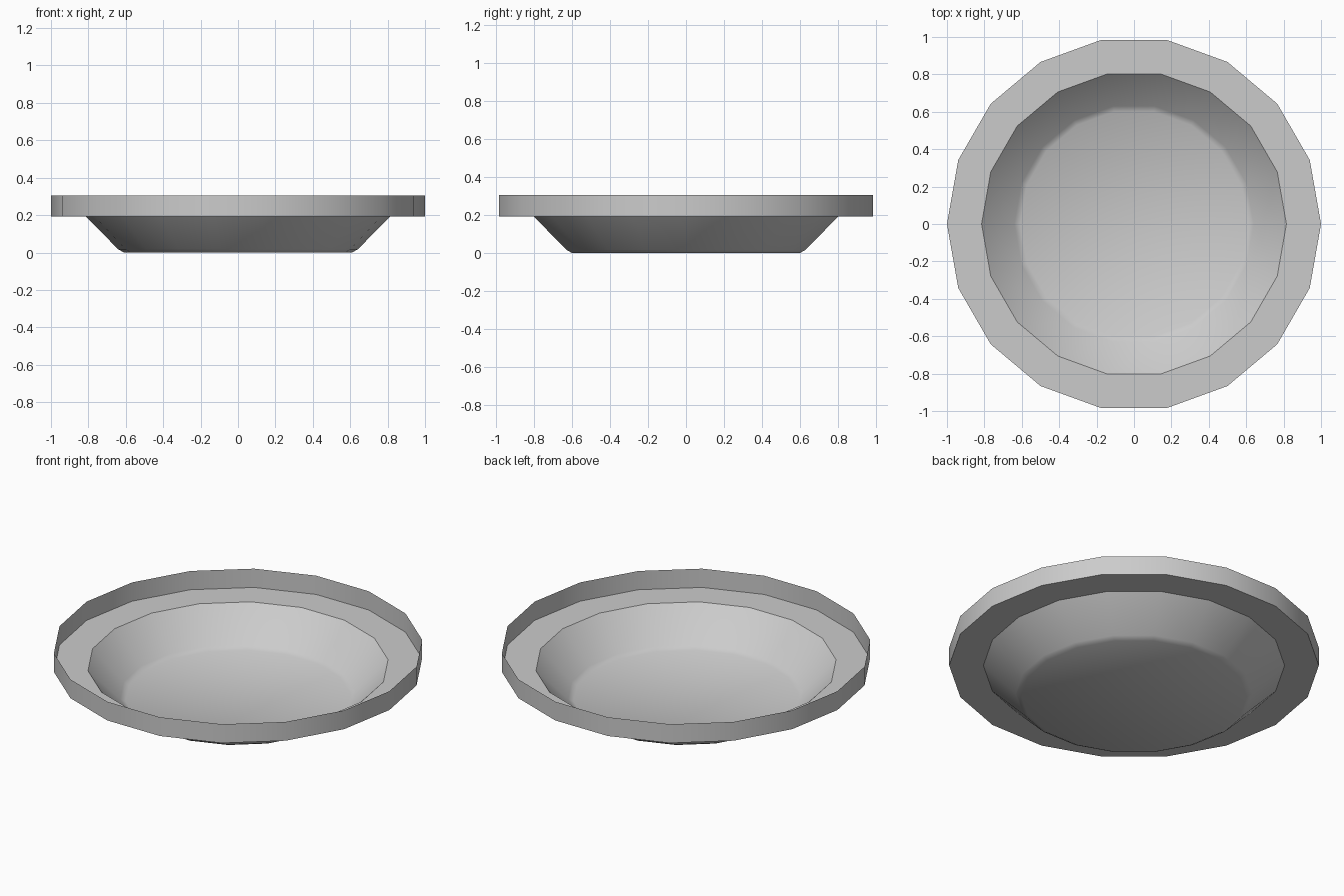
import bpy, bmesh
from math import cos, sin, pi, radians

if "Cube" in bpy.data.objects:
    bpy.data.objects.remove(bpy.data.objects["Cube"])

SIDES = 18
# Single-walled profile (radius, height) from the rim lip down to the base
PROFILE = [(1.0, 0.305), (1.0, 0.193), (0.815, 0.193),
           (0.64, 0.017), (0.61, 0.0)]

# Plate: lathe the profile into a thin shell
bm = bmesh.new()
rings = [[bm.verts.new((r * cos(2 * pi * i / SIDES), r * sin(2 * pi * i / SIDES), z))
          for i in range(SIDES)] for r, z in PROFILE]
for upper, lower in zip(rings, rings[1:]):
    for i in range(SIDES):
        j = (i + 1) % SIDES
        bm.faces.new((upper[i], upper[j], lower[j], lower[i]))

# Flat base disc, facing up into the bowl like the walls
bm.faces.new(rings[-1])

mesh = bpy.data.meshes.new("plate")
bm.to_mesh(mesh)
bm.free()
plate = bpy.data.objects.new("plate", mesh)
bpy.context.collection.objects.link(plate)

# Smooth round the sides, keep the ledge edges crisp
bpy.context.view_layer.objects.active = plate
plate.select_set(True)
bpy.ops.object.shade_smooth_by_angle(angle=radians(35))
